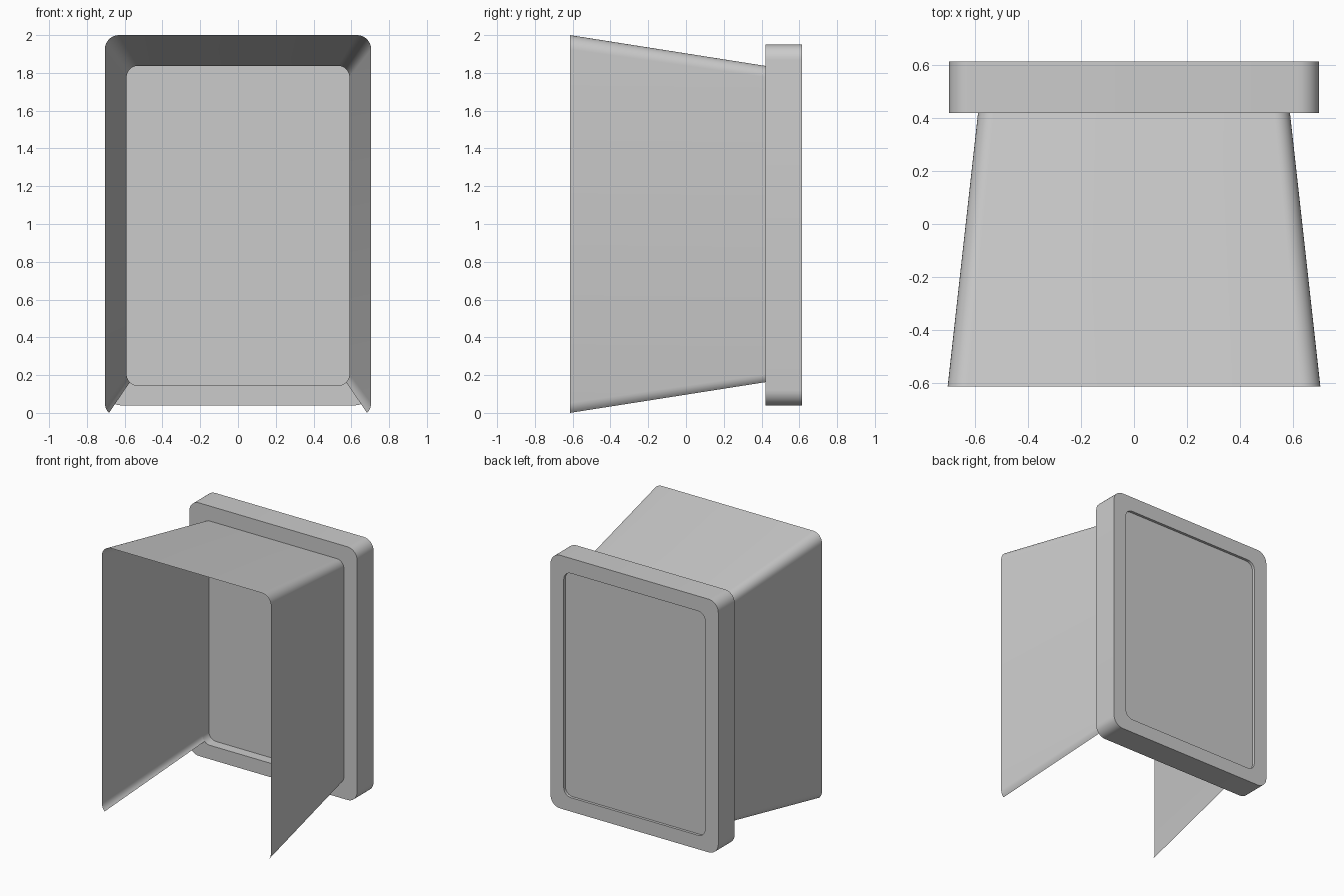
import bpy, bmesh
from math import sin, cos, pi

if "Cube" in bpy.data.objects:
    bpy.data.objects.remove(bpy.data.objects["Cube"])

SEG = 8  # segments per rounded corner


def rounded_rect(hx, z0, z1, r, y):
    """Closed loop of points in the XZ plane, starting at the bottom right corner."""
    pts = []
    corners = [(hx - r, z0 + r, -pi / 2), (hx - r, z1 - r, 0),
               (-hx + r, z1 - r, pi / 2), (-hx + r, z0 + r, pi)]
    for cx, cz, start in corners:
        for i in range(SEG + 1):
            a = start + i * pi / 2 / SEG
            pts.append((cx + r * cos(a), y, cz + r * sin(a)))
    return pts


def loft(bm, loops, closed=True):
    rings = [[bm.verts.new(p) for p in loop] for loop in loops]
    for a, b in zip(rings, rings[1:]):
        n = len(a)
        for i in range(n if closed else n - 1):
            j = (i + 1) % n
            bm.faces.new((a[i], a[j], b[j], b[i]))
    return rings


def finish(bm, name):
    bmesh.ops.remove_doubles(bm, verts=bm.verts, dist=1e-5)
    bmesh.ops.recalc_face_normals(bm, faces=bm.faces)
    mesh = bpy.data.meshes.new(name)
    bm.to_mesh(mesh)
    bm.free()
    obj = bpy.data.objects.new(name, mesh)
    bpy.context.collection.objects.link(obj)
    bpy.ops.object.select_all(action='DESELECT')
    obj.select_set(True)
    bpy.context.view_layer.objects.active = obj
    bpy.ops.object.shade_smooth_by_angle()
    return obj


FRONT, BACK = 0.42, 0.615
outer = (0.70, 0.04, 1.95, 0.08)
opening = (0.59, 0.145, 1.837, 0.06)

# Frame: rounded ring with a through opening
bm = bmesh.new()
loft(bm, [rounded_rect(*outer, FRONT), rounded_rect(*outer, BACK),
          rounded_rect(*opening, BACK), rounded_rect(*opening, FRONT),
          rounded_rect(*outer, FRONT)])
finish(bm, "frame")

# Lens panel: slab recessed inside the frame opening
bm = bmesh.new()
rings = loft(bm, [rounded_rect(*opening, 0.495), rounded_rect(*opening, 0.595)])
for ring in rings:
    bm.faces.new(ring)
finish(bm, "lens_panel")

# Visor: thin flared hood, open below, ending halfway round the lower corners
half = SEG // 2
end = 4 * (SEG + 1) - half
bm = bmesh.new()
loft(bm, [rounded_rect(*opening, FRONT)[half:end],
          rounded_rect(0.705, -0.022, 2.0, 0.075, -0.615)[half:end]], closed=False)
finish(bm, "visor")
